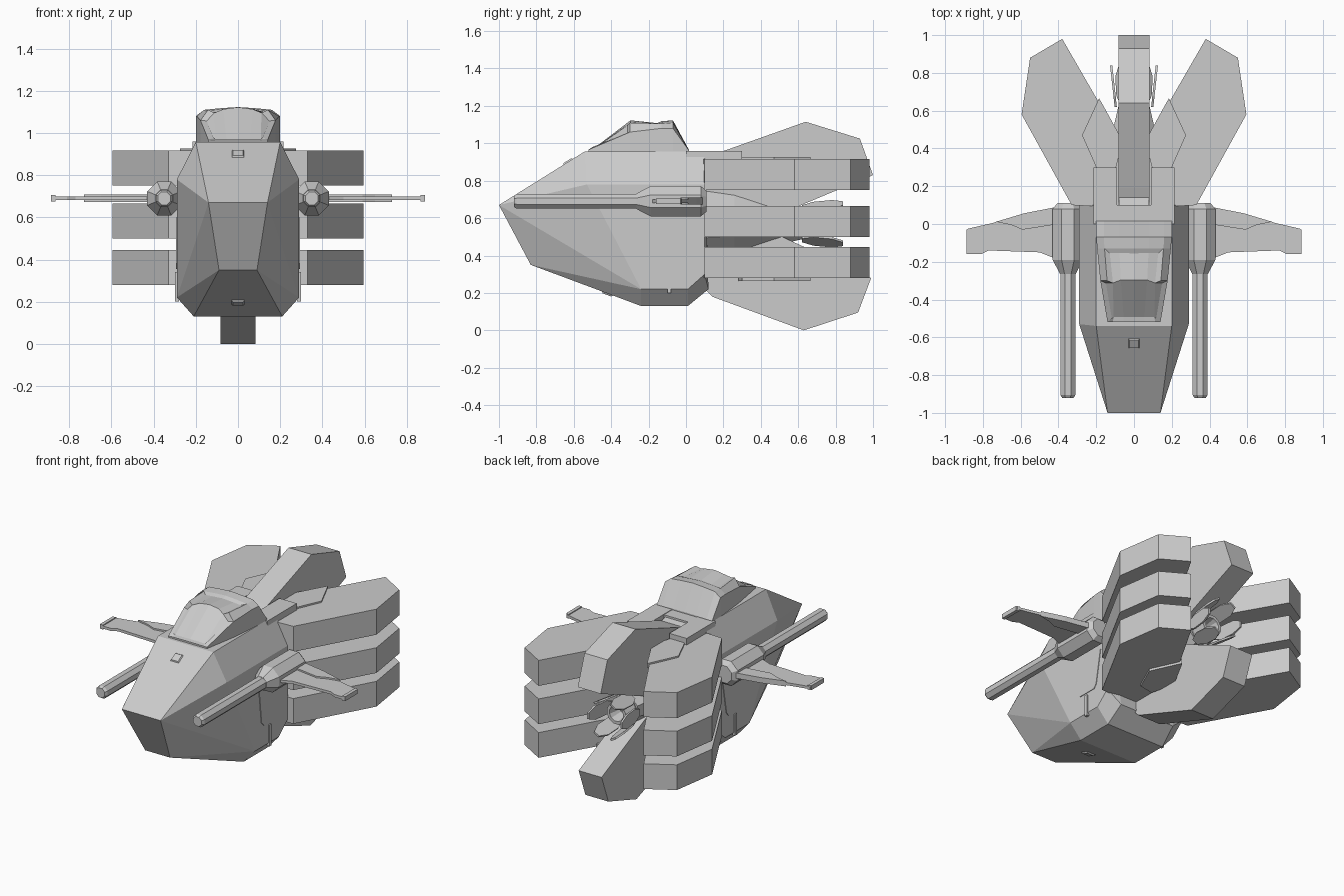
import bpy, bmesh
from math import pi, sin, cos
from mathutils import Vector, Matrix

if "Cube" in bpy.data.objects:
    bpy.data.objects.remove(bpy.data.objects["Cube"])


def finish(name, bm, mirror=None):
    bmesh.ops.recalc_face_normals(bm, faces=bm.faces[:])
    me = bpy.data.meshes.new(name)
    bm.to_mesh(me)
    bm.free()
    ob = bpy.data.objects.new(name, me)
    bpy.context.collection.objects.link(ob)
    if mirror:
        m = ob.modifiers.new("Mirror", 'MIRROR')
        m.use_axis = [a == mirror for a in "xyz"]
    return ob


def loft(rings):
    """Skin a list of equal-length closed rings and cap both ends."""
    bm = bmesh.new()
    vs = [[bm.verts.new(p) for p in r] for r in rings]
    n = len(vs[0])
    for a, b in zip(vs, vs[1:]):
        for i in range(n):
            bm.faces.new((a[i], a[(i + 1) % n], b[(i + 1) % n], b[i]))
    bm.faces.new(vs[0])
    bm.faces.new(vs[-1])
    return bm


def prism(name, pts, axis, lo, hi, mirror=None):
    """Extrude a 2D outline along x (pts = y,z) or z (pts = x,y)."""
    put = (lambda p, d: (d, *p)) if axis == 'x' else (lambda p, d: (*p, d))
    return finish(name, loft([[put(p, d) for p in pts] for d in (lo, hi)]), mirror)


def turned(name, cx, cz, prof, n=8, mirror=None):
    """n-sided body along y from (y, radius) pairs."""
    rings = [[(cx + r * cos(2 * pi * (i + .5) / n), y, cz + r * sin(2 * pi * (i + .5) / n))
              for i in range(n)] for y, r in prof]
    return finish(name, loft(rings), mirror)


# Faceted main hull
half = [(.14, -1, .67), (.09, -.83, .35), (.2, -.54, .957), (.29, -.53, .78),
        (.21, -.24, .13), (.29, -.24, .22), (.21, .01, .13), (.29, .01, .22),
        (.2, .1, .957), (.29, .1, .78), (.29, .1, .3), (.2, .12, .22)]
bm = bmesh.new()
for x, y, z in half:
    bm.verts.new((x, y, z))
    bm.verts.new((-x, y, z))
bmesh.ops.convex_hull(bm, input=bm.verts[:])
bmesh.ops.dissolve_limit(bm, angle_limit=.02, verts=bm.verts[:], edges=bm.edges[:])
finish("hull", bm)

# Rear deck rails, side access panel, belly seam
prism("deck_rail", [(.09, 0), (.215, 0), (.215, .3), (.09, .3)], 'z', .88, .96, 'x')
prism("side_panel", [(-.2, .6), (-.175, .38), (-.15, .355), (-.02, .355), (0, .38), (.04, .6)],
      'x', .28, .294, 'x')
prism("belly_seam", [(-.1, .2), (-.08, .2), (-.08, .34), (-.1, .34)], 'x', .28, .298, 'x')
prism("tail_block", [(.08, .85), (.19, .85), (.16, .93), (.08, .95)], 'x', -.08, .08)

# Nose hatch and chin sensor
for name, y, z, up in (("nose_hatch", -.63, .9, (0, -.53, .85)),
                       ("chin_sensor", -.42, .197, (0, -.35, -.94))):
    bm = bmesh.new()
    bmesh.ops.create_cone(bm, cap_ends=True, segments=4, radius1=.05, radius2=.035, depth=.016,
                          matrix=Matrix.Rotation(pi / 4, 4, 'Z'))
    q = Vector(up).to_track_quat('Z', 'Y').to_matrix().to_4x4()
    bm.transform(Matrix.Translation((0, y, z)) @ q)
    finish(name, bm)

# Canopy: lofted arch with a recessed window
rings = []
for y, w, zs, zm, zt in [(-.52, .14, .966, .967, .968), (-.3, .178, 1.06, 1.11, 1.135),
                         (-.13, .195, 1.08, 1.105, 1.118), (-.07, .2, 1.08, 1.11, 1.123),
                         (.015, .2, .962, .964, .966)]:
    k = w * .8
    rings.append([(-w, y, .94), (-w, y, zs), (-k, y, zm), (-k * .5, y, zm * .4 + zt * .6),
                  (0, y, zt), (k * .5, y, zm * .4 + zt * .6), (k, y, zm), (w, y, zs), (w, y, .94)])
bm = loft(rings)
bm.normal_update()
bmesh.ops.recalc_face_normals(bm, faces=bm.faces[:])
window = [f for f in bm.faces if f.calc_center_median().y < -.14
          and len(f.verts) == 4 and abs(f.calc_center_median().x) < .15
          and f.calc_center_median().z > .97]
bmesh.ops.inset_region(bm, faces=window, thickness=.024, depth=-.012, use_even_offset=True)
finish("canopy", bm)

# Three stacked thruster plates on each side, with reinforcement pads
plate = [(.38, .98), (.55, .88), (.595, .58), (.33, .1), (.05, .085), (.08, .46)]
for i, (lo, hi) in enumerate([(.28, .445), (.5, .665), (.75, .917)]):
    prism(f"side_plate_{i}", plate, 'z', lo, hi, 'x')
pad = [(.1, .28), (.2, .3), (.275, .47), (.185, .665), (.17, .64), (.06, .44)]
prism("upper_pad", pad, 'z', .9, .927, 'x')
prism("lower_pad", pad, 'z', .265, .3, 'x')

# Upper and lower vertical fins
prism("upper_fin", [(.1, .92), (.19, .955), (.64, 1.115), (.93, 1.025), (1, .83), (.45, .6), (.1, .6)],
      'x', -.083, .083)
prism("lower_fin", [(.1, .22), (.14, .18), (.63, 0), (.92, .095), (.99, .28), (.45, .53), (.1, .53)],
      'x', -.083, .083)

# Engine core, nozzle and flared petals
turned("engine_core", 0, .57, [(.08, .2), (.26, .18), (.62, .09)])
turned("nozzle", 0, .57, [(.58, .06), (.64, .085), (.72, .07), (.72, .05), (.64, .03)], 12)
for i in range(6):
    outline = [(-.02, .62), (-.045, .68), (-.045, .78), (-.02, .84),
               (.02, .84), (.045, .78), (.045, .68), (.02, .62)]
    bm = loft([[(x, y, .1 + (y - .65) * .11 + d) for x, y in outline] for d in (-.006, .006)])
    bm.transform(Matrix.Translation((0, 0, .57)) @ Matrix.Rotation(pi / 3 * i + pi / 2, 4, 'Y'))
    finish(f"petal_{i}", bm)

# Guns: octagonal barrels and nacelles
turned("gun_barrel", .35, .69, [(-.92, .033), (-.905, .043), (-.2, .043)], 8, 'x')
turned("gun_nacelle", .35, .69, [(-.265, .045), (-.19, .087), (.08, .087), (.11, .06)], 8, 'x')
prism("nacelle_mount", [(-.15, .64), (.08, .64), (.08, .74), (-.15, .74)], 'x', .27, .36, 'x')

# Thin winglets with raised root and tip rail
prism("winglet", [(.4, .09), (.58, .055), (.75, .005), (.88, -.025), (.88, -.16), (.81, -.16),
                  (.77, -.14), (.5, -.15), (.4, -.19)], 'z', .682, .699, 'x')
prism("winglet_root", [(.4, .092), (.58, .057), (.73, .012), (.65, -.005), (.59, -.03), (.4, .0)],
      'z', .674, .709, 'x')
prism("winglet_tip", [(.865, -.022), (.887, -.03), (.887, -.16), (.865, -.16)], 'z', .676, .705, 'x')
